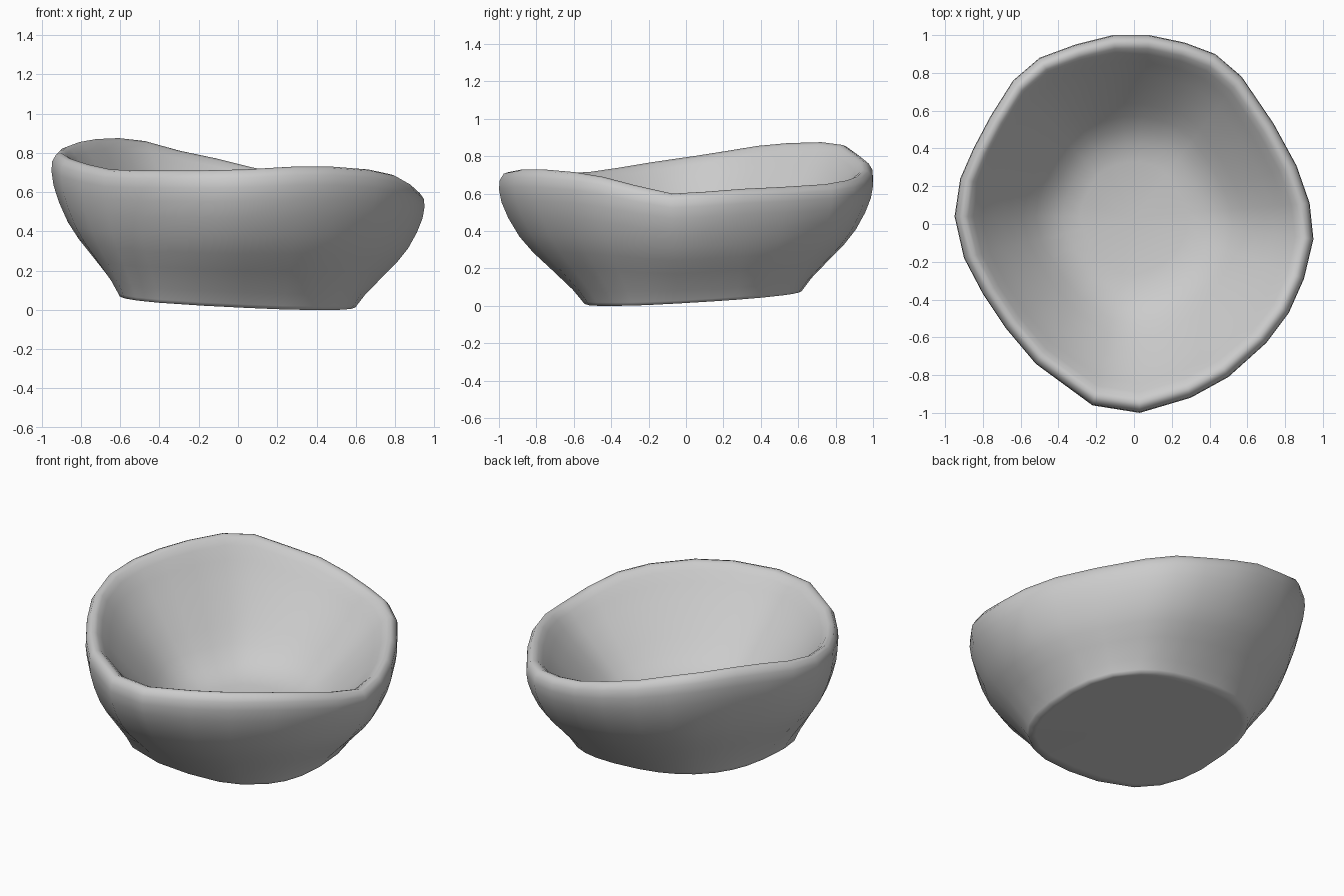
import bpy, bmesh, math

if "Cube" in bpy.data.objects:
    bpy.data.objects.remove(bpy.data.objects["Cube"])

# Uneven rim: widest outline (x, y) and lip height z, counter-clockwise from the right
RIM = [
    (.95, -.08, .60), (.93, .11, .61), (.86, .31, .625), (.74, .53, .635), (.57, .78, .65),
    (.43, .90, .67), (.27, .96, .69), (.08, 1.0, .725), (-.11, 1.0, .77), (-.31, .95, .81),
    (-.50, .88, .86), (-.64, .76, .875), (-.76, .57, .87), (-.85, .40, .855), (-.92, .24, .83),
    (-.95, .04, .80), (-.90, -.18, .77), (-.80, -.37, .74), (-.68, -.55, .715), (-.52, -.74, .71),
    (-.22, -.96, .71), (.03, -1.0, .715), (.30, -.92, .73), (.50, -.81, .73), (.70, -.63, .715),
    (.82, -.47, .69), (.90, -.29, .645),
]
# Outer wall: (blend from foot to rim outline, blend of height)
OUTER = [(-.12, 0), (0, 0), (.03, .025), (.14, .11), (.40, .27), (.60, .39), (.76, .51),
         (.89, .65), (.97, .77), (1, .87), (.99, .94)]
# Lip and inside: (fraction of rim outline, blend of height above the floor)
INNER = [(.975, .985), (.95, 1), (.925, .98), (.895, .925), (.85, .82), (.78, .67), (.70, .51),
         (.62, .355), (.55, .23), (.48, .13), (.40, .06), (.30, .015)]
FLOOR = .20


def foot_z(x, y):
    """Slightly tilted underside."""
    return max(0, .045 - .05 * x + .06 * y)


def foot_xy(x, y):
    """Foot outline: a rounded square, fuller at the front left."""
    a = math.atan2(y, x)
    c, s = math.cos(a), math.sin(a)
    swell = 1 + .06 * max(0, -math.cos(a - math.pi / 4)) ** 6
    return (math.copysign(abs(c) ** .82, c) * .60 * swell,
            math.copysign(abs(s) ** .82, s) * .58 * swell + .04)


bm = bmesh.new()
rings = []
for t, k in OUTER:
    ring = []
    for x, y, top in RIM:
        fx, fy = foot_xy(x, y)
        px, py = fx + (x - fx) * t, fy + (y - fy) * t
        low = foot_z(px, py) if t <= 0 else foot_z(fx, fy)
        ring.append(bm.verts.new((px, py, low + (top - low) * k)))
    rings.append(ring)
for s, k in INNER:
    rings.append([bm.verts.new((x * s, y * s + .04 * (1 - s), FLOOR + (top - FLOOR) * k))
                  for x, y, top in RIM])

# Walls between rings, then underside and floor
n = len(RIM)
for a, b in zip(rings, rings[1:]):
    for i in range(n):
        j = (i + 1) % n
        bm.faces.new((a[i], a[j], b[j], b[i]))
for ring, z in ((rings[0], .045), (rings[-1], FLOOR)):
    c = bm.verts.new((0, .03, z))
    for i in range(n):
        bm.faces.new((ring[i], ring[(i + 1) % n], c))
bmesh.ops.recalc_face_normals(bm, faces=bm.faces)

mesh = bpy.data.meshes.new("bowl")
bm.to_mesh(mesh)
bm.free()
bowl = bpy.data.objects.new("bowl", mesh)
bpy.context.collection.objects.link(bowl)
for p in mesh.polygons:
    p.use_smooth = True
